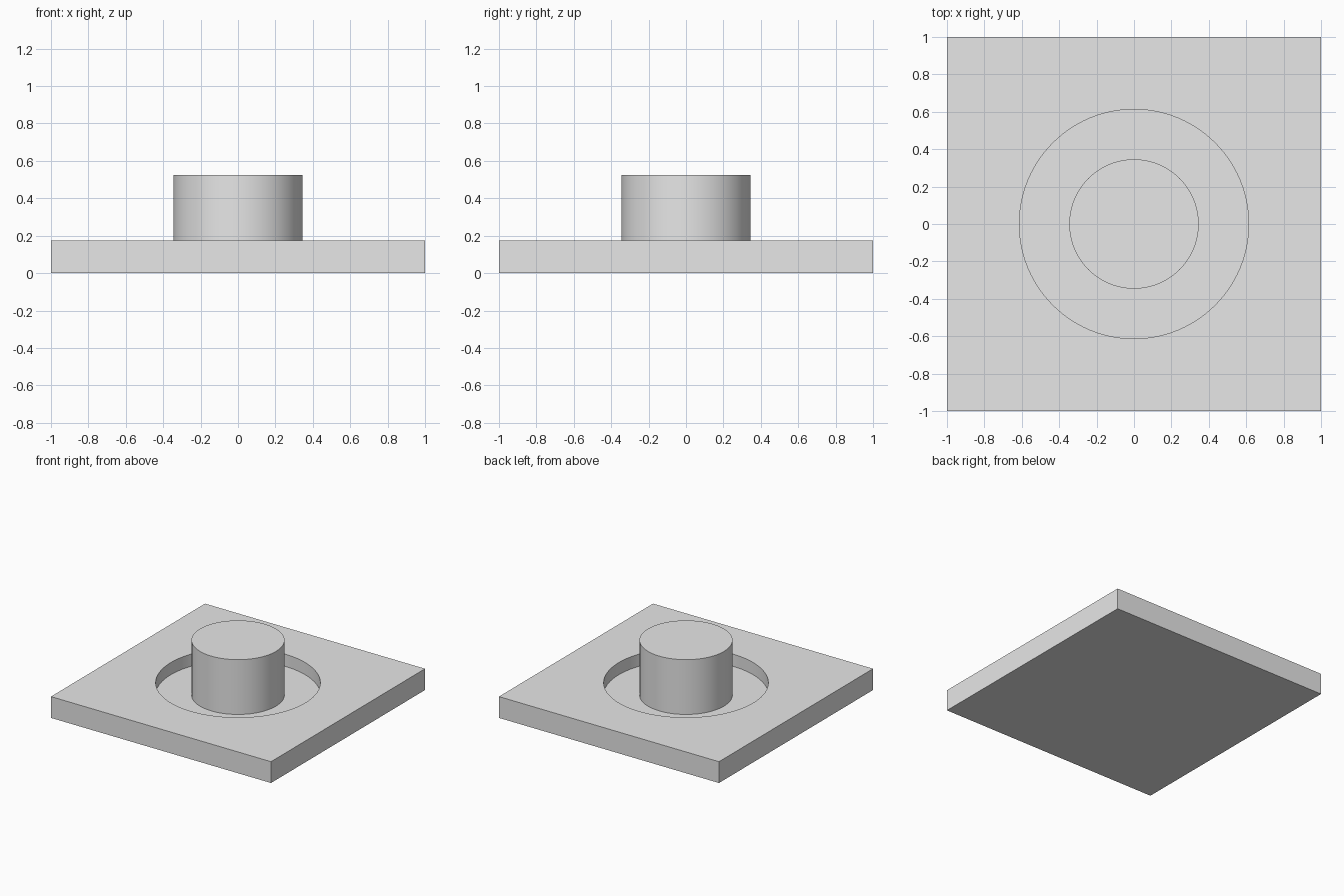
import bpy

cube = bpy.data.objects.get("Cube")
if cube:
    bpy.data.objects.remove(cube, do_unlink=True)

PLATE_TOP = 0.175
FLOOR = 0.075
PEG_TOP = 0.525
PEG_RADIUS = 0.346
POCKET_RADIUS = 0.613

grey = bpy.data.materials.new("plain grey")
grey.use_nodes = True
grey.diffuse_color = (0.8, 0.8, 0.8, 1)
grey.node_tree.nodes["Principled BSDF"].inputs["Base Color"].default_value = grey.diffuse_color


def cylinder(name, radius, bottom, top):
    """Upright centred cylinder between two heights."""
    bpy.ops.mesh.primitive_cylinder_add(
        vertices=96, radius=radius, depth=top - bottom,
        location=(0, 0, (bottom + top) / 2))
    obj = bpy.context.object
    obj.name = name
    obj.data.materials.append(grey)
    return obj


# Square base plate
bpy.ops.mesh.primitive_cube_add(size=1, location=(0, 0, PLATE_TOP / 2))
plate = bpy.context.object
plate.name = "base_plate"
plate.scale = (2, 2, PLATE_TOP)
bpy.ops.object.transform_apply(location=False, rotation=False, scale=True)
plate.data.materials.append(grey)

# Round pocket sunk into the plate
cutter = cylinder("pocket_cutter", POCKET_RADIUS, FLOOR, PLATE_TOP + 0.1)
cutter.hide_render = True
cut = plate.modifiers.new("pocket", "BOOLEAN")
cut.operation = "DIFFERENCE"
cut.solver = "EXACT"
cut.object = cutter
bpy.ops.object.select_all(action="DESELECT")
bpy.context.view_layer.objects.active = plate
plate.select_set(True)
bpy.ops.object.modifier_apply(modifier=cut.name)
bpy.data.objects.remove(cutter, do_unlink=True)

# Central peg rising from the pocket floor
peg = cylinder("centre_peg", PEG_RADIUS, FLOOR, PEG_TOP)

# Smooth walls with crisp rims
for obj in (plate, peg):
    bpy.ops.object.select_all(action="DESELECT")
    bpy.context.view_layer.objects.active = obj
    obj.select_set(True)
    bpy.ops.object.shade_smooth_by_angle()
